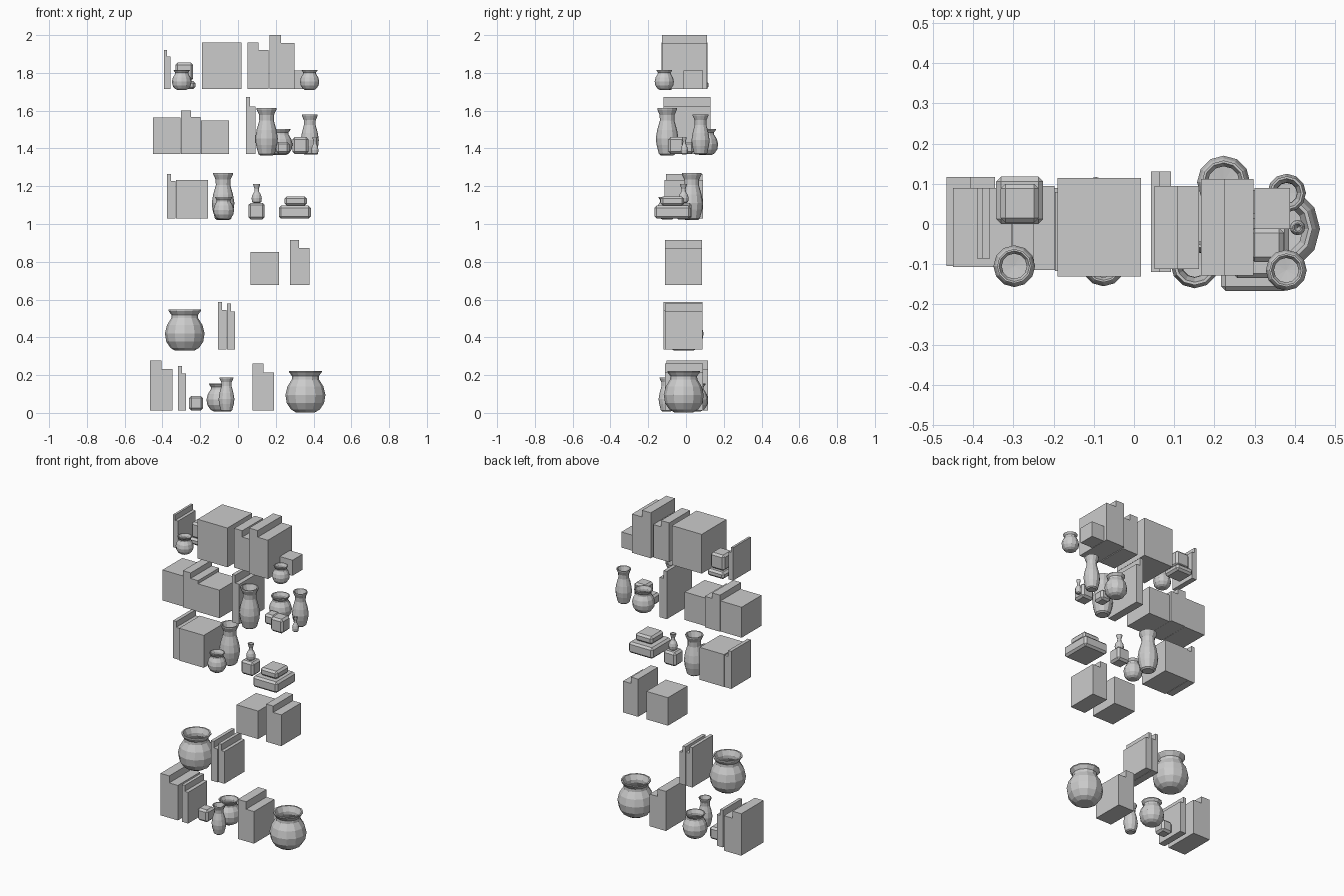
import bpy, bmesh, math

SHELF = [0.013, 0.335, 0.677, 1.028, 1.371, 1.714]   # base height of each row


def finish(name, bm):
    bmesh.ops.recalc_face_normals(bm, faces=bm.faces)
    me = bpy.data.meshes.new(name)
    bm.to_mesh(me)
    bm.free()
    ob = bpy.data.objects.new(name, me)
    bpy.context.collection.objects.link(ob)
    return ob


def box(name, x0, x1, y0, y1, z0, z1, bevel=0.0):
    bm = bmesh.new()
    bmesh.ops.create_cube(bm, size=1)
    for v in bm.verts:
        v.co.x = x1 if v.co.x > 0 else x0
        v.co.y = y1 if v.co.y > 0 else y0
        v.co.z = z1 if v.co.z > 0 else z0
    if bevel:
        bmesh.ops.bevel(bm, geom=bm.edges[:], offset=bevel, segments=1, affect='EDGES')
    return finish(name, bm)


def books(name, x0, xm, x1, y0, y1, z0, z_tall, z_low):
    # stepped block: tall book on the left, lower one on the right
    prof = [(x0, z0), (x1, z0), (x1, z_low), (xm, z_low), (xm, z_tall), (x0, z_tall)]
    bm = bmesh.new()
    f = bm.faces.new([bm.verts.new((x, y0, z)) for x, z in prof])
    ext = bmesh.ops.extrude_face_region(bm, geom=[f])
    for v in ext['geom']:
        if isinstance(v, bmesh.types.BMVert):
            v.co.y = y1
    return finish(name, bm)


# lathe profiles: (radius, height), relative, outside up then inside down
ROUND = [(0, 0), (.48, 0), (.72, .07), (.93, .22), (1, .42), (.9, .62), (.68, .79),
         (.67, .87), (.82, .97), (.82, 1), (.73, 1), (.6, .86), (.6, .78), (.84, .6),
         (.92, .42), (.6, .1), (0, .07)]
TALL = [(0, 0), (.55, 0), (.72, .03), (.93, .22), (1, .36), (.88, .54), (.64, .74),
        (.66, .86), (.87, .97), (.87, 1), (.75, 1), (.55, .86), (.53, .74), (.76, .54),
        (.88, .36), (.6, .06), (0, .05)]
MINI = [(0, 0), (.65, 0), (.9, .05), (1, .25), (.85, .42), (.45, .6), (.42, .75),
        (.68, .96), (.68, 1), (.5, 1), (.3, .75), (0, .6)]


def vase(name, prof, x, y, r, z0, z1, n=12):
    bm = bmesh.new()
    rings = []
    for pr, pz in prof:
        z = z0 + pz * (z1 - z0)
        if pr == 0:
            rings.append([bm.verts.new((x, y, z))] * n)
        else:
            rings.append([bm.verts.new((x + r * pr * math.cos(2 * math.pi * i / n),
                                        y + r * pr * math.sin(2 * math.pi * i / n), z))
                          for i in range(n)])
    for a, b in zip(rings, rings[1:]):
        for i in range(n):
            j = (i + 1) % n
            bm.faces.new(list(dict.fromkeys((a[i], a[j], b[j], b[i]))))
    return finish(name, bm)


# stepped book groups: shelf, x0, xm, x1, y0, y1, tall, low
for k, (s, x0, xm, x1, y0, y1, zt, zl) in enumerate([
        (0, -.467, -.406, -.346, -.104, .117, .277, .233),
        (0, -.317, -.297, -.274, -.105, .085, .247, .209),
        (0, .077, .135, .19, -.112, .09, .262, .215),
        (1, -.106, -.085, -.06, -.119, .088, .586, .545),
        (1, -.058, -.037, -.016, -.112, .088, .578, .538),
        (2, .274, .323, .379, -.111, .085, .914, .874),
        (3, -.377, -.355, -.331, -.107, .088, 1.264, 1.227),
        (4, -.303, -.249, -.198, -.115, .095, 1.601, 1.566),
        (4, .042, .064, .092, -.119, .131, 1.672, 1.622),
        (5, -.391, -.377, -.358, -.086, .09, 1.921, 1.887),
        (5, .051, .108, .162, -.112, .094, 1.961, 1.921),
        (5, .167, .227, .298, -.128, .112, 2.0, 1.958)]):
    books(f"books_{k + 1}", x0, xm, x1, y0, y1, SHELF[s], zt, zl)

# plain storage boxes
for k, (s, x0, x1, y0, y1, z1) in enumerate([
        (2, .066, .216, -.108, .085, .853),
        (3, -.329, -.158, -.115, .09, 1.232),
        (4, -.451, -.304, -.107, .09, 1.563),
        (4, -.197, -.047, -.117, .08, 1.547),
        (5, -.19, .018, -.131, .115, 1.961),
        (5, .3, .388, -.012, .089, 1.812)]):
    box(f"storage_box_{k + 1}", x0, x1, y0, y1, SHELF[s], z1)

# small bevelled boxes
for k, (x0, x1, y0, y1, z0, z1) in enumerate([
        (-.259, -.185, -.04, .035, .013, .09),
        (.055, .141, -.055, .03, 1.025, 1.112),
        (.216, .386, -.167, .026, 1.028, 1.097),
        (.246, .364, -.135, -.01, 1.097, 1.146),
        (.203, .272, -.035, .04, 1.371, 1.435),
        (.288, .373, -.094, -.01, 1.371, 1.46),
        (-.343, -.226, 0, .118, 1.714, 1.757),
        (-.332, -.237, .003, .1, 1.757, 1.855)]):
    box(f"small_box_{k + 1}", x0, x1, y0, y1, z0, z1, .012)

# round vases
for k, (x, y, r, z0, z1) in enumerate([
        (-.095, .045, .072, .008, .156), (.357, -.012, .106, .003, .223),
        (-.282, -.012, .105, .329, .547), (-.076, -.1, .055, 1.024, 1.142),
        (.223, .104, .066, 1.365, 1.502), (-.298, -.105, .052, 1.71, 1.816),
        (.379, -.115, .051, 1.71, 1.816)]):
    vase(f"round_vase_{k + 1}", ROUND, x, y, r, z0, z1)

# tall vases
for k, (x, y, r, z0, z1) in enumerate([
        (-.061, -.103, .042, .008, .188), (-.079, .03, .06, 1.021, 1.27),
        (.151, -.1, .06, 1.363, 1.613), (.38, .077, .048, 1.367, 1.58)]):
    vase(f"tall_vase_{k + 1}", TALL, x, y, r, z0, z1)

# mini vases
vase("mini_vase_1", MINI, .099, -.013, .027, 1.112, 1.211)
vase("mini_vase_2", MINI, .407, -.009, .019, 1.369, 1.46)
